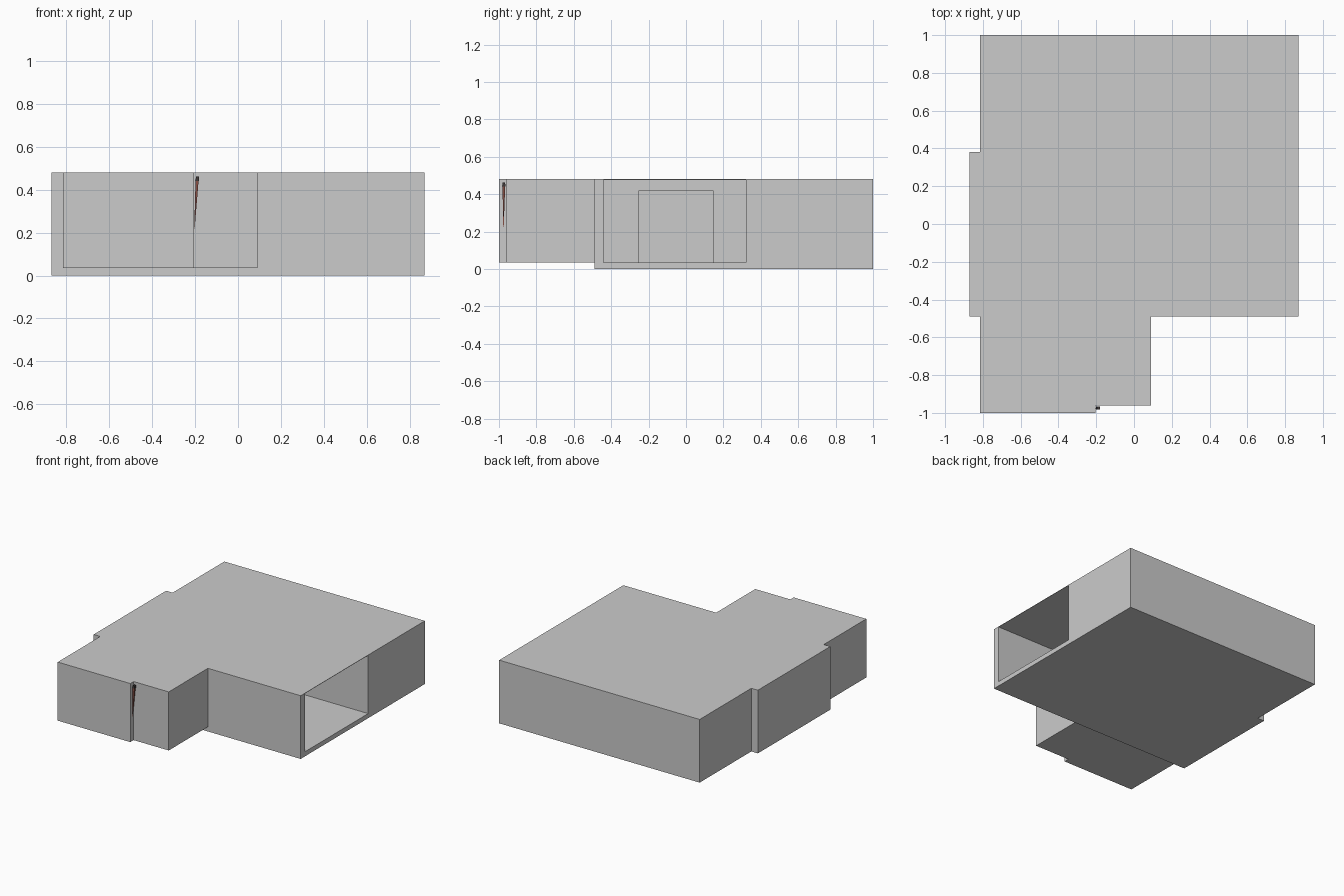
import bpy, bmesh
from mathutils import Matrix

if "Cube" in bpy.data.objects:
    bpy.data.objects.remove(bpy.data.objects["Cube"])

TOP = 0.48


def prism(name, outline, z0, z1):
    """Extrude a flat outline upwards into a closed solid."""
    bm = bmesh.new()
    face = bm.faces.new([bm.verts.new((x, y, z0)) for x, y in outline])
    ext = bmesh.ops.extrude_face_region(bm, geom=[face], use_keep_orig=True)
    for v in ext["geom"]:
        if isinstance(v, bmesh.types.BMVert):
            v.co.z = z1
    bmesh.ops.recalc_face_normals(bm, faces=bm.faces)
    mesh = bpy.data.meshes.new(name)
    bm.to_mesh(mesh)
    bm.free()
    obj = bpy.data.objects.new(name, mesh)
    bpy.context.collection.objects.link(obj)
    return obj


def rect(x0, x1, y0, y1):
    return [(x0, y0), (x1, y0), (x1, y1), (x0, y1)]


def cut(target, cutter):
    mod = target.modifiers.new("cut", 'BOOLEAN')
    mod.operation = 'DIFFERENCE'
    mod.solver = 'EXACT'
    mod.object = cutter
    cutter.hide_render = True
    cutter.hide_set(True)


def spike(name, bottom, top, r0, r1, colour):
    """Slim four-sided tapered sliver between two points."""
    bm = bmesh.new()
    rings = []
    for (cx, cy, cz), r in ((bottom, r0), (top, r1)):
        rings.append([bm.verts.new((cx + dx * r, cy + dy * r, cz))
                      for dx, dy in ((-1, -1), (1, -1), (1, 1), (-1, 1))])
    lo, hi = rings
    for i in range(4):
        j = (i + 1) % 4
        bm.faces.new((lo[i], lo[j], hi[j], hi[i]))
    bm.faces.new(lo[::-1])
    bm.faces.new(hi)
    mesh = bpy.data.meshes.new(name)
    bm.to_mesh(mesh)
    bm.free()
    mat = bpy.data.materials.new(name + "_paint")
    mat.diffuse_color = colour
    mat.use_nodes = True
    mat.node_tree.nodes["Principled BSDF"].inputs["Base Color"].default_value = mat.diffuse_color
    mesh.materials.append(mat)
    bpy.context.collection.objects.link(bpy.data.objects.new(name, mesh))


# Main building block with the shallow bay on the left
main = prism("main_block", [(-0.87, -0.49), (0.87, -0.49), (0.87, 1.0), (-0.815, 1.0),
                            (-0.815, 0.38), (-0.87, 0.38)], 0.0, TOP)

# Raised front wing with a small step in its front wall
prism("front_wing", [(-0.815, -1.0), (-0.205, -1.0), (-0.205, -0.96), (0.09, -0.96),
                     (0.09, -0.49), (-0.815, -0.49)], 0.035, TOP)

# Long room open on the right side, with a door recess in its far wall
cut(main, prism("room_cutter", rect(-0.81, 0.95, -0.44, 0.32), 0.035, TOP - 0.003))
cut(main, prism("recess_cutter", rect(-0.86, -0.75, -0.25, 0.145), 0.035, 0.42))

# Slim wall torch in the corner of the step
spike("torch_handle", (-0.203, -0.976, 0.22), (-0.191, -0.974, 0.44), 0.001, 0.007, (0.25, 0.08, 0.06, 1))
spike("torch_head", (-0.191, -0.974, 0.44), (-0.188, -0.974, 0.462), 0.009, 0.007, (0.05, 0.04, 0.04, 1))
